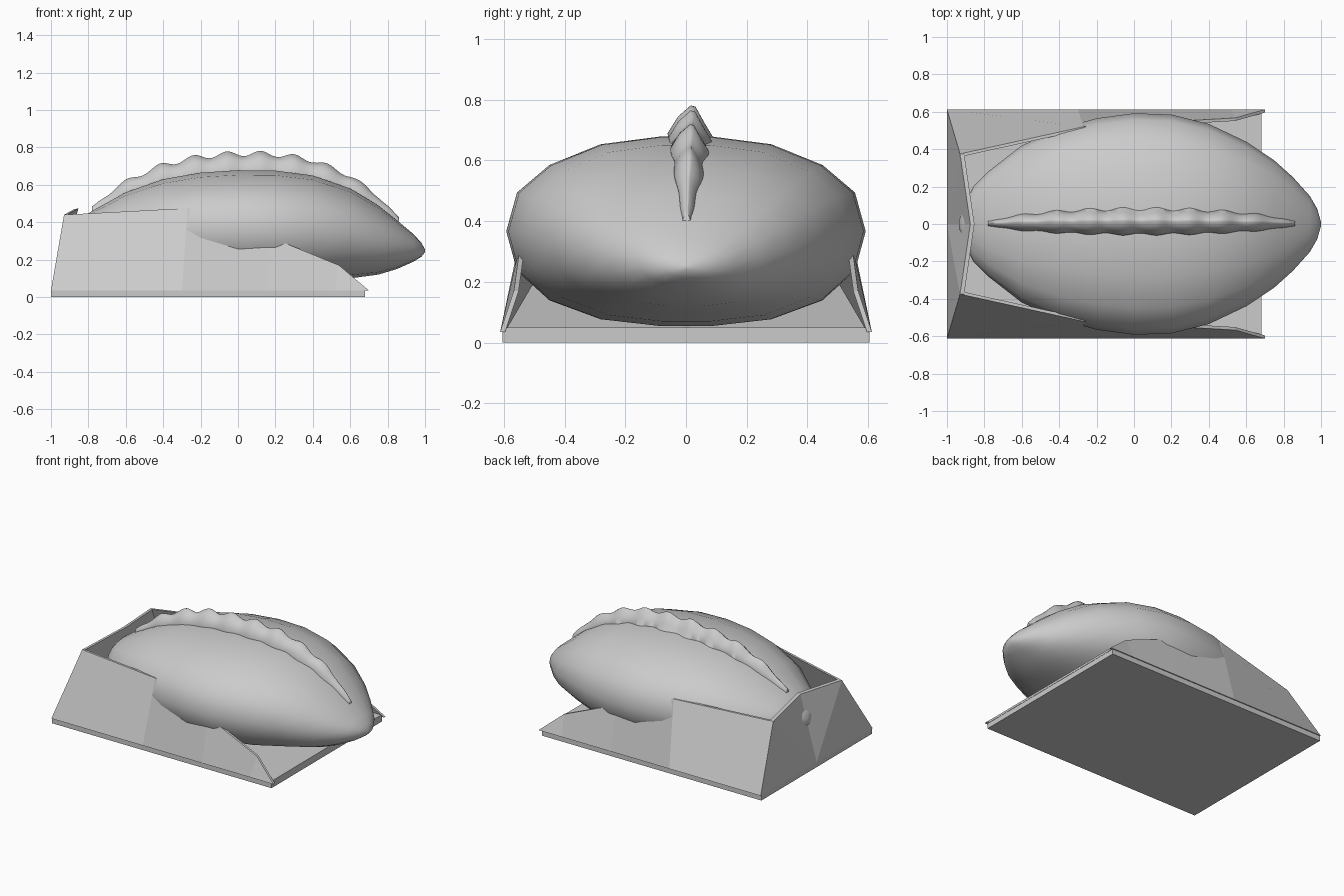
import bpy, bmesh, math

if "Cube" in bpy.data.objects:
    bpy.data.objects.remove(bpy.data.objects["Cube"])

grey = bpy.data.materials.new("plain_grey")
grey.diffuse_color = (0.6, 0.6, 0.6, 1)
grey.use_nodes = True
grey.node_tree.nodes["Principled BSDF"].inputs["Base Color"].default_value = grey.diffuse_color


def add(name, verts, faces, smooth=None):
    me = bpy.data.meshes.new(name)
    me.from_pydata(verts, [], faces)
    bm = bmesh.new()
    bm.from_mesh(me)
    bmesh.ops.recalc_face_normals(bm, faces=bm.faces)
    bm.to_mesh(me)
    bm.free()
    me.materials.append(grey)
    ob = bpy.data.objects.new(name, me)
    bpy.context.collection.objects.link(ob)
    if smooth:
        bpy.ops.object.select_all(action='DESELECT')
        ob.select_set(True)
        bpy.context.view_layer.objects.active = ob
        bpy.ops.object.shade_smooth_by_angle(angle=math.radians(smooth))
    return ob


def skin(name, rings, smooth):
    """Join equal closed rings into a capped tube."""
    n = len(rings[0])
    verts = [v for r in rings for v in r]
    faces = [(i * n + j, i * n + (j + 1) % n, (i + 1) * n + (j + 1) % n, (i + 1) * n + j)
             for i in range(len(rings) - 1) for j in range(n)]
    faces += [tuple(range(n)), tuple(range(len(verts) - n, len(verts)))]
    return add(name, verts, faces, smooth)


def interp(table, x, col):
    for a, b in zip(table, table[1:]):
        if x <= b[0]:
            t = (x - a[0]) / (b[0] - a[0])
            return a[col] + t * (b[col] - a[col])
    return table[-1][col]


# pasty body: x, half width, top z, bottom z
body = [(-0.935, 0.02, 0.32, 0.28), (-0.91, 0.10, 0.36, 0.25), (-0.86, 0.20, 0.41, 0.21),
        (-0.78, 0.28, 0.46, 0.17), (-0.6, 0.42, 0.56, 0.12), (-0.4, 0.51, 0.63, 0.085),
        (-0.2, 0.565, 0.665, 0.065), (0, 0.592, 0.678, 0.055), (0.2, 0.585, 0.676, 0.055),
        (0.4, 0.535, 0.65, 0.07), (0.6, 0.44, 0.58, 0.10), (0.75, 0.34, 0.49, 0.12),
        (0.85, 0.25, 0.41, 0.15), (0.94, 0.15, 0.335, 0.19), (0.98, 0.08, 0.29, 0.215),
        (1.0, 0.01, 0.255, 0.24)]
half = [(0.15, 1), (0.475, 0.92), (0.76, 0.70), (0.94, 0.41), (1, 0),
        (0.94, -0.42), (0.76, -0.73), (0.475, -0.93), (0.15, -1)]
section = half + [(-u, v) for u, v in reversed(half)]
skin("pasty_body", [[(x, w * u, (t + b) / 2 + (t - b) / 2 * v) for u, v in section]
                    for x, w, t, b in body], 60)

# crimped ridge along the top, rippling once every 0.18
rings = []
N = 90
for i in range(N + 1):
    x = -0.78 + 1.64 * i / N
    s = max(0.06, 1 - abs((x - 0.04) / 0.83) ** 2.2)
    wave = 0.5 + 0.5 * math.cos(2 * math.pi * (x - 0.12) / 0.18)
    z = interp(body, x, 2)
    h = (0.075 + 0.03 * wave) * s ** 0.5
    w = (0.85 + 0.2 * wave) * s ** 0.6
    rings.append([(x, 0.088 * w, z - 0.005), (x, 0.06 * w, z + 0.42 * h),
                  (x, 0.03 * w, z + h * 0.96), (x, 0.015 * w, z + h),
                  (x, -0.025 * w, z + 0.65 * h), (x, -0.058 * w, z + 0.12 * h),
                  (x, -0.05 * w, z - 0.03), (x, 0.06 * w, z - 0.05)])
skin("crimped_ridge", rings, 60)


# box floor: a slab with a slightly longer sheet on top
def box(name, x0, x1, y, z0, z1):
    skin(name, [[(x, -y, z0), (x, y, z0), (x, y, z1), (x, -y, z1)] for x in (x0, x1)], None)


box("box_floor", -1, 0.68, 0.605, 0, 0.035)
box("box_liner", -0.995, 0.682, 0.60, 0.035, 0.05)


def panel(name, outer, shift, faces):
    """Thin card: outer sheet, inner sheet moved by shift, and a rim."""
    n = len(outer)
    verts = outer + [tuple(a + d for a, d in zip(v, shift)) for v in outer]
    fs = faces + [tuple(k + n for k in reversed(f)) for f in faces]
    fs += [(k, (k + 1) % n, (k + 1) % n + n, k + n) for k in range(n)]
    return add(name, verts, fs)


# leaning side walls, mirrored
for side, label in ((-1, "front"), (1, "rear")):
    low = [(-1, 0.612, 0.035), (-0.3, 0.612, 0.035), (0.15, 0.612, 0.035),
           (0.52, 0.612, 0.035), (0.7, 0.612, 0.035)]
    high = [(0.54, 0.567, 0.17), (0.15, 0.545, 0.33), (-0.27, 0.52, 0.475), (-0.93, 0.375, 0.44)]
    pts = [(x, y * side, z) for x, y, z in low + high]
    panel(label + "_side_wall", pts, (0, -side * 0.016, 0.0),
          [(0, 1, 7, 8), (1, 2, 6, 7), (2, 3, 5, 6), (3, 4, 5)])

# end wall, pushed inward at the middle of its top edge
panel("end_wall", [(-1, -0.61, 0.035), (-1, 0, 0.035), (-1, 0.61, 0.035),
                   (-0.93, 0.375, 0.44), (-0.875, 0, 0.47), (-0.93, -0.375, 0.44)],
      (0.022, 0, 0.004), [(0, 1, 5), (1, 4, 5), (1, 2, 3), (1, 3, 4)])
